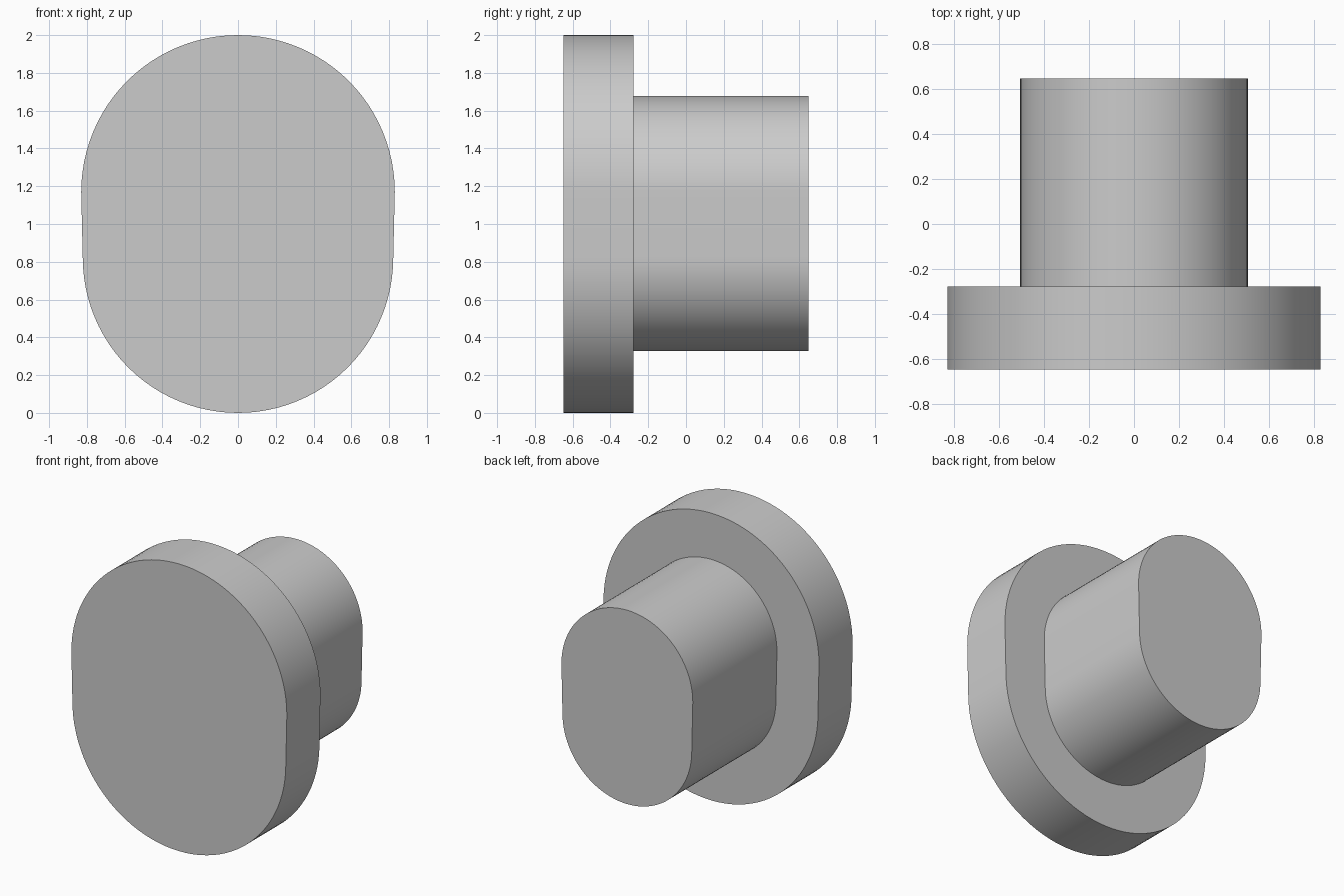
import bpy
import bmesh
from math import pi, sin, cos, radians

cube = bpy.data.objects.get("Cube")
if cube:
    bpy.data.objects.remove(cube, do_unlink=True)

# Single plain grey material
grey = bpy.data.materials.new("plain grey")
grey.use_nodes = True
colour = (0.6, 0.6, 0.6, 1.0)
grey.diffuse_color = colour
grey.node_tree.nodes["Principled BSDF"].inputs["Base Color"].default_value = colour

STEPS = 48  # segments per half circle


def rounded_outline(top, bottom, r_top, r_bottom):
    """Two half circles joined by slightly tapering straight sides."""
    points = []
    for start, radius, centre in ((0, r_top, top - r_top),
                                  (pi, r_bottom, bottom + r_bottom)):
        for i in range(STEPS + 1):
            a = start + pi * i / STEPS
            points.append((radius * cos(a), centre + radius * sin(a)))
    return points


def extruded_part(name, outline, y_front, y_back):
    bm = bmesh.new()
    face = bm.faces.new([bm.verts.new((x, y_front, z)) for x, z in outline])
    result = bmesh.ops.extrude_face_region(bm, geom=[face], use_keep_orig=True)
    moved = [v for v in result["geom"] if isinstance(v, bmesh.types.BMVert)]
    bmesh.ops.translate(bm, verts=moved, vec=(0, y_back - y_front, 0))
    bmesh.ops.recalc_face_normals(bm, faces=bm.faces)
    mesh = bpy.data.meshes.new(name)
    bm.to_mesh(mesh)
    bm.free()
    mesh.materials.append(grey)
    obj = bpy.data.objects.new(name, mesh)
    bpy.context.collection.objects.link(obj)
    bpy.ops.object.select_all(action="DESELECT")
    obj.select_set(True)
    bpy.context.view_layer.objects.active = obj
    bpy.ops.object.shade_smooth_by_angle(angle=radians(30))
    return obj


# Wide front flange and the narrower stem behind it
extruded_part("flange", rounded_outline(2.0, 0.0, 0.83, 0.822), -0.648, -0.278)
extruded_part("stem", rounded_outline(1.678, 0.328, 0.506, 0.498), -0.278, 0.648)
